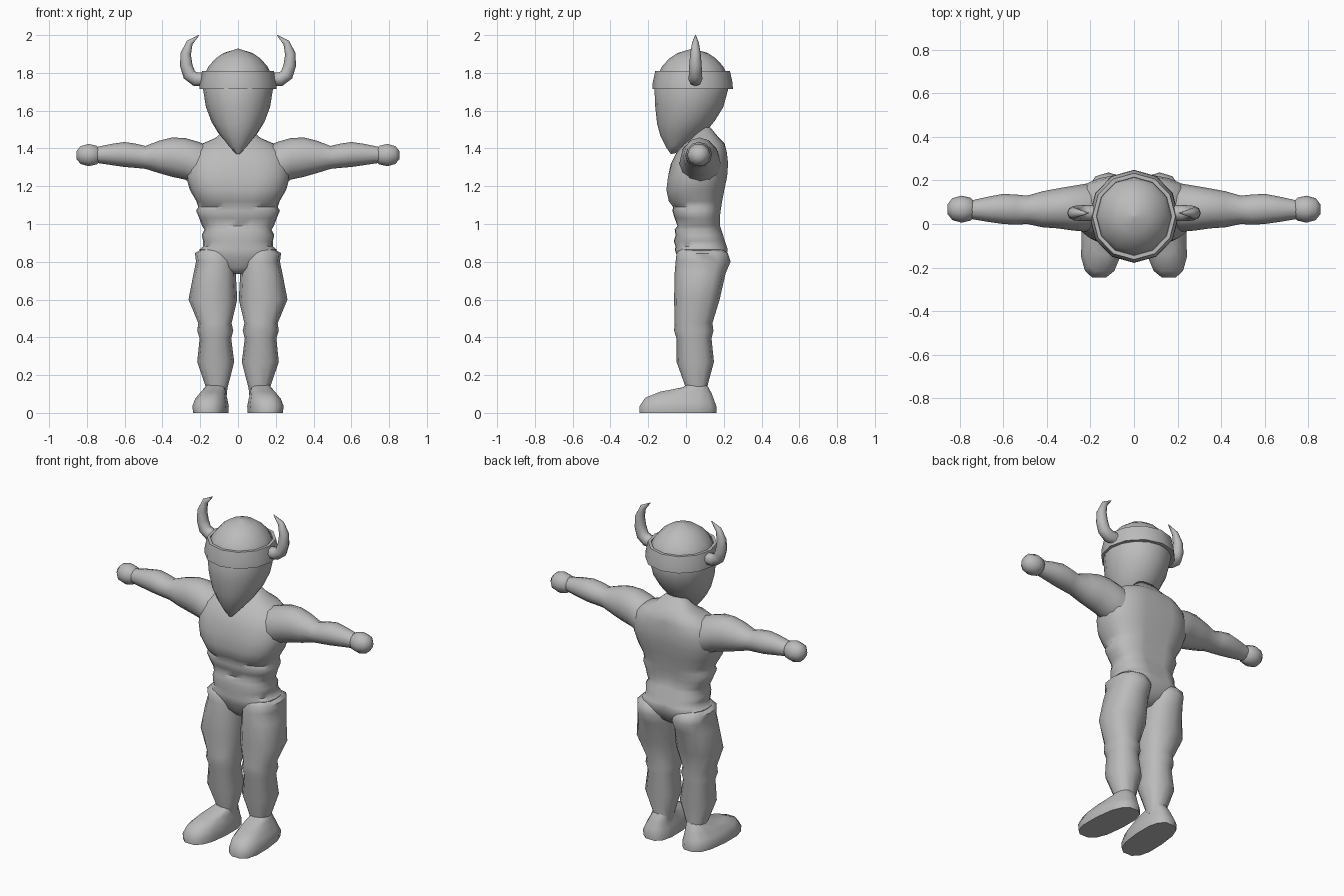
import bpy, bmesh, math
from mathutils import Vector

grey = bpy.data.materials.new("stone grey")
grey.diffuse_color = (0.5, 0.5, 0.5, 1)


def finish(name, rings, angle=50, mirror=False):
    """Skin a list of point rings into a closed, smooth part."""
    bm = bmesh.new()
    loops = [[bm.verts.new(p) for p in r] for r in rings]
    n = len(loops[0])
    for a, b in zip(loops, loops[1:]):
        for i in range(n):
            j = (i + 1) % n
            bm.faces.new((a[i], a[j], b[j], b[i]))
    bm.faces.new(loops[0])
    bm.faces.new(loops[-1])
    bmesh.ops.recalc_face_normals(bm, faces=bm.faces)
    me = bpy.data.meshes.new(name)
    bm.to_mesh(me)
    bm.free()
    me.materials.append(grey)
    ob = bpy.data.objects.new(name, me)
    bpy.context.collection.objects.link(ob)
    bpy.ops.object.select_all(action='DESELECT')
    ob.select_set(True)
    bpy.context.view_layer.objects.active = ob
    bpy.ops.object.shade_smooth_by_angle(angle=math.radians(angle))
    if mirror:
        mod = ob.modifiers.new("mirror", 'MIRROR')
        mod.use_mirror_merge = False
    return ob


def spow(v, p):
    return math.copysign(abs(v) ** p, v)


def level(x0, x1, y0, y1, zf, zb=None, n=12, p=1.0):
    """Rounded ring filling a box; zf and zb are front and back heights."""
    zb = zf if zb is None else zb
    pts = []
    for i in range(n):
        a = 2 * math.pi * i / n
        c, s = spow(math.cos(a), p), spow(math.sin(a), p)
        pts.append(Vector(((x0 + x1) / 2 + c * (x1 - x0) / 2,
                           (y0 + y1) / 2 + s * (y1 - y0) / 2,
                           zf + (zb - zf) * (s + 1) / 2)))
    return pts


# torso: height, half width, front, back
torso = [(0.735, 0.04, 0.0, 0.13), (0.77, 0.11, -0.03, 0.18), (0.82, 0.19, -0.045, 0.215),
         (0.865, 0.205, -0.06, 0.225), (0.88, 0.185, -0.055, 0.22), (0.91, 0.185, -0.065, 0.21),
         (0.94, 0.192, -0.055, 0.20), (0.97, 0.178, -0.06, 0.19), (0.99, 0.19, -0.045, 0.183),
         (1.03, 0.205, -0.06, 0.182), (1.07, 0.222, -0.072, 0.187), (1.09, 0.21, -0.068, 0.19),
         (1.12, 0.22, -0.095, 0.195), (1.18, 0.255, -0.108, 0.207), (1.25, 0.275, -0.10, 0.222),
         (1.32, 0.275, -0.08, 0.227), (1.38, 0.25, -0.05, 0.22), (1.425, 0.19, -0.01, 0.205),
         (1.455, 0.12, 0.03, 0.175), (1.51, 0.06, 0.07, 0.13)]
rings = []
for z, w, f, b in torso:
    ring = level(-w, w, f, b, z, n=24, p=0.8)
    if 1.11 < z < 1.27:
        ring[18].y += 0.014          # chest crease
    if 0.8 < z < 1.4:
        ring[6].y -= 0.015           # spine groove
    rings.append(ring)
finish("torso", rings, 55)

# legs: height, inner, outer, front, back
legs = [(0.87, 0.04, 0.19, -0.03, 0.19), (0.845, 0.02, 0.228, -0.05, 0.222),
        (0.80, 0.012, 0.222, -0.055, 0.236), (0.74, 0.012, 0.235, -0.06, 0.21),
        (0.60, 0.004, 0.262, -0.063, 0.178), (0.475, 0.034, 0.21, -0.06, 0.14),
        (0.435, 0.025, 0.216, -0.063, 0.145), (0.395, 0.036, 0.203, -0.05, 0.135),
        (0.27, 0.02, 0.216, -0.05, 0.148), (0.13, 0.056, 0.168, 0.0, 0.11),
        (0.09, 0.06, 0.165, 0.0, 0.12)]
finish("leg", [level(a, b, f, k, z, p=0.85) for z, a, b, f, k in legs], 60, True)

# feet: sole up to ankle, splayed a little outwards at the toe
feet = [(0.0, 0.0, 0.05, 0.235, -0.25, 0.165), (0.035, 0.035, 0.048, 0.24, -0.25, 0.165),
        (0.08, 0.06, 0.055, 0.225, -0.22, 0.155), (0.112, 0.10, 0.065, 0.20, -0.14, 0.14),
        (0.135, 0.135, 0.07, 0.18, -0.02, 0.12), (0.16, 0.16, 0.075, 0.165, 0.02, 0.10)]
rings = []
for zf, zb, a, b, f, k in feet:
    ring = level(a, b, f, k, zf, zb, n=14, p=0.75)
    for v in ring:
        v.x += (0.05 - v.y) * 0.07 - 0.005
    rings.append(ring)
finish("foot", rings, 50, True)

# arms: distance out, bottom, top, front, back
arms = [(0.14, 1.20, 1.41, -0.02, 0.18), (0.22, 1.20, 1.438, -0.035, 0.185),
        (0.28, 1.235, 1.455, -0.03, 0.175), (0.35, 1.25, 1.458, -0.02, 0.163),
        (0.42, 1.27, 1.44, -0.015, 0.15), (0.49, 1.292, 1.413, 0.0, 0.13),
        (0.54, 1.297, 1.425, -0.003, 0.135), (0.60, 1.302, 1.434, 0.0, 0.138),
        (0.67, 1.312, 1.424, 0.01, 0.125), (0.76, 1.325, 1.405, 0.025, 0.105)]


def upright(x, z0, z1, y0, y1, n=12):
    return [Vector((x, (y0 + y1) / 2 + math.cos(2 * math.pi * i / n) * (y1 - y0) / 2,
                    (z0 + z1) / 2 + math.sin(2 * math.pi * i / n) * (z1 - z0) / 2))
            for i in range(n)]


finish("arm", [upright(*a) for a in arms], 60, True)

# rounded fists
rings = []
for x, r in [(0.728, 0.03), (0.748, 0.052), (0.79, 0.062), (0.833, 0.05), (0.855, 0.022)]:
    rings.append(upright(x, 1.365 - r, 1.365 + r, 0.068 - r, 0.068 + r, 10))
finish("hand", rings, 60, True)

# head: tilted jaw rings up to the helmet
head = [(0.012, -0.08, -0.055, 1.37, 1.375), (0.055, -0.105, 0.03, 1.405, 1.44),
        (0.105, -0.135, 0.115, 1.465, 1.50), (0.14, -0.153, 0.155, 1.53, 1.55),
        (0.17, -0.163, 0.198, 1.62, 1.62), (0.186, -0.167, 0.225, 1.72, 1.72),
        (0.18, -0.15, 0.21, 1.76, 1.76)]
finish("head", [level(-w, w, f, b, zf, zb, n=16) for w, f, b, zf, zb in head], 60)


def disc(r, z, n=12):
    return level(-r, r, 0.035 - r * 1.04, 0.035 + r * 1.04, z, n=n)


# helmet dome and band
finish("helmet_dome", [disc(r, z) for r, z in
       [(0.18, 1.74), (0.178, 1.79), (0.155, 1.835), (0.12, 1.875), (0.078, 1.905),
        (0.035, 1.918), (0.006, 1.928)]], 60)
finish("helmet_band", [disc(r, z) for r, z in
       [(0.175, 1.715), (0.205, 1.715), (0.203, 1.75), (0.19, 1.81), (0.173, 1.81),
        (0.168, 1.79)]], 40)

# curved horns: x, z, radius along the sweep
horn = [(0.175, 1.765, 0.036), (0.225, 1.767, 0.037), (0.258, 1.79, 0.035), (0.274, 1.84, 0.033),
        (0.277, 1.90, 0.028), (0.256, 1.96, 0.018), (0.207, 2.0, 0.002)]
rings = []
for i, (x, z, r) in enumerate(horn):
    a, b = horn[max(i - 1, 0)], horn[min(i + 1, len(horn) - 1)]
    t = Vector((b[0] - a[0], 0, b[1] - a[1])).normalized()
    side = Vector((t.z, 0, -t.x))
    rings.append([Vector((x, 0.05, z)) + side * r * math.cos(k * math.pi / 4)
                  + Vector((0, 1, 0)) * r * math.sin(k * math.pi / 4) for k in range(8)])
finish("horn", rings, 60, True)
